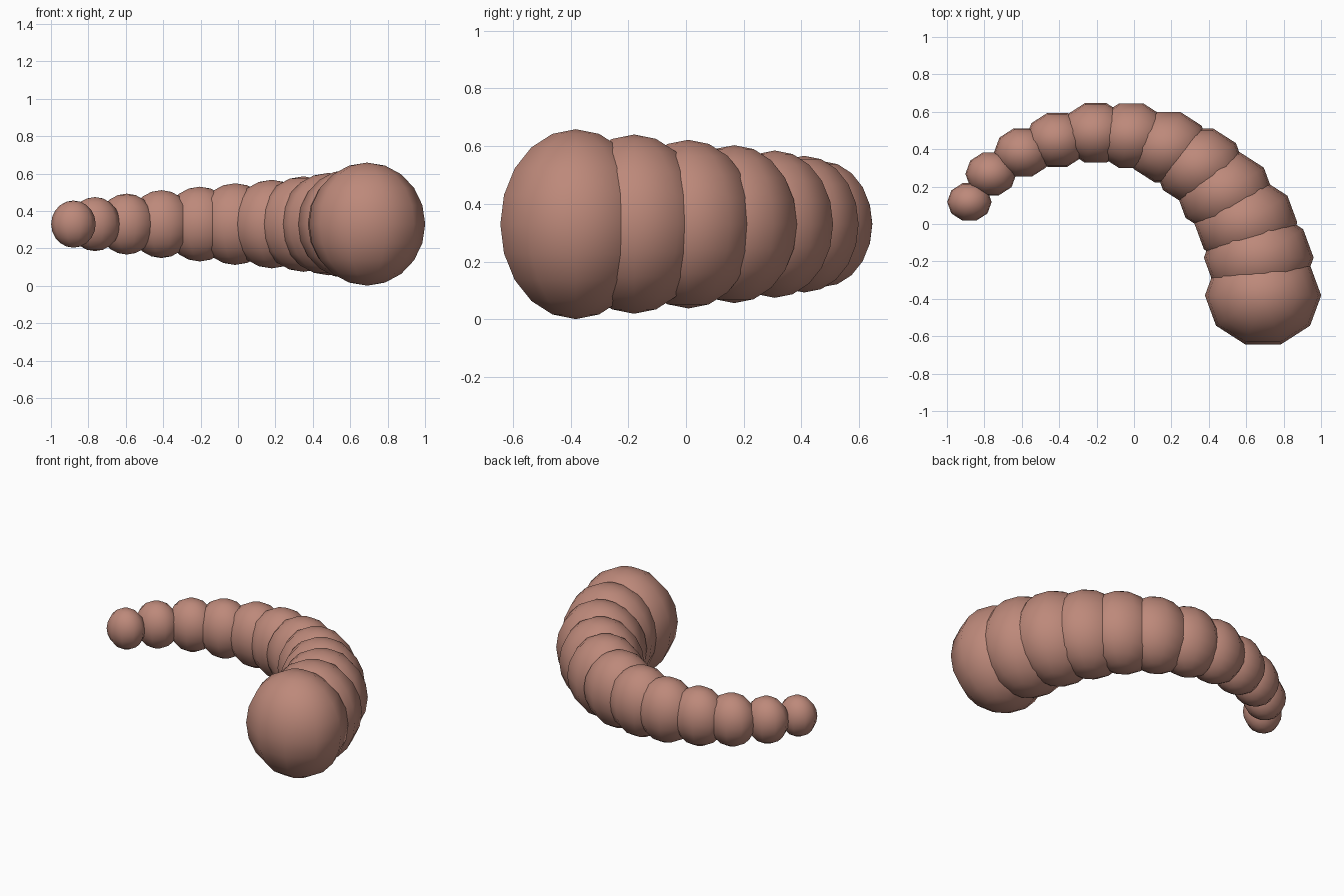
import bpy, bmesh, math
from mathutils import Matrix

cube = bpy.data.objects.get("Cube")
if cube:
    bpy.data.objects.remove(cube, do_unlink=True)

# Skin colour
skin = bpy.data.materials.new("dusty pink skin")
skin.use_nodes = True
colour = (0.51, 0.25, 0.195, 1)
skin.diffuse_color = colour
bsdf = skin.node_tree.nodes["Principled BSDF"]
bsdf.inputs["Base Color"].default_value = colour
bsdf.inputs["Roughness"].default_value = 0.8

# Centres of the body segments from tail to head
PATH = [(-0.88, 0.118), (-0.765, 0.268), (-0.595, 0.382), (-0.41, 0.45),
        (-0.205, 0.487), (-0.015, 0.472), (0.18, 0.41), (0.35, 0.307),
        (0.485, 0.167), (0.597, 0.008), (0.667, -0.18), (0.69, -0.382)]
MID_Z = 0.33
TAIL_R, HEAD_R = 0.126, 0.329


def segment(name, x, y, radius):
    """Low-poly ball, slightly flattened front to back."""
    bm = bmesh.new()
    bmesh.ops.create_uvsphere(bm, u_segments=10, v_segments=10, radius=radius)
    bm.transform(Matrix.Rotation(math.pi / 2, 4, 'Z'))
    bm.transform(Matrix.Diagonal((0.945, 0.835, 1, 1)))
    for f in bm.faces:
        f.smooth = True
    mesh = bpy.data.meshes.new(name)
    bm.to_mesh(mesh)
    bm.free()
    mesh.materials.append(skin)
    obj = bpy.data.objects.new(name, mesh)
    obj.location = (x, y, MID_Z)
    bpy.context.collection.objects.link(obj)


# Body grows evenly from tail to head
last = len(PATH) - 1
for i, (x, y) in enumerate(PATH):
    name = "tail" if i == 0 else "head" if i == last else f"body_segment_{i}"
    segment(name, x, y, TAIL_R + (HEAD_R - TAIL_R) * i / last)
